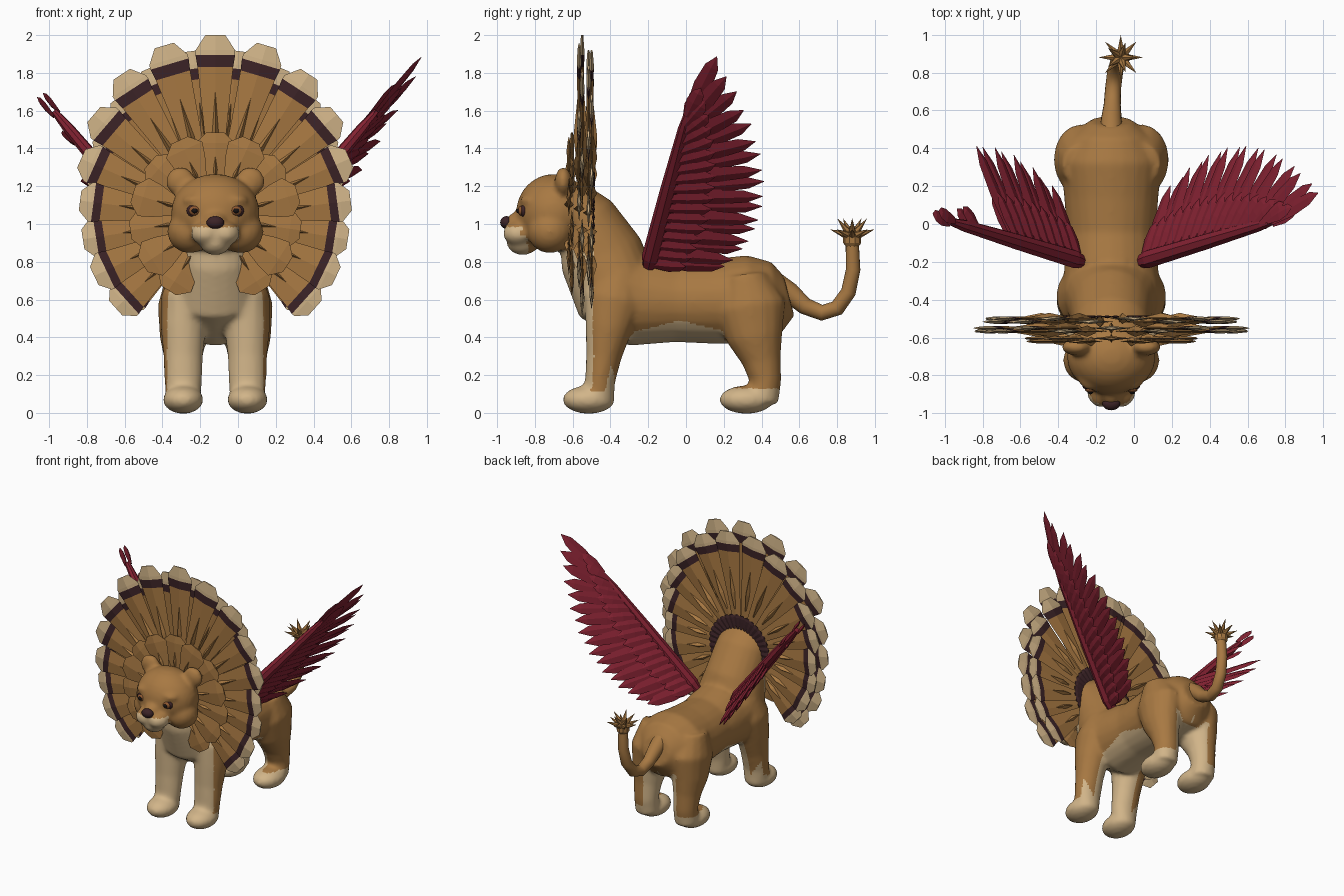
import bpy, bmesh, math
from mathutils import Vector, Matrix

if "Cube" in bpy.data.objects:
    bpy.data.objects.remove(bpy.data.objects["Cube"])

CX = -0.12  # body axis; every part is built around x = 0 and shifted


def material(name, rgb):
    m = bpy.data.materials.new(name)
    m.use_nodes = True
    m.diffuse_color = (*rgb, 1)
    m.node_tree.nodes["Principled BSDF"].inputs["Base Color"].default_value = (*rgb, 1)
    return m


FUR = material("tawny fur", (0.39, 0.19, 0.055))
CREAM = material("cream", (0.64, 0.46, 0.25))
DARK = material("dark plum", (0.045, 0.017, 0.02))
RED = material("crimson", (0.23, 0.016, 0.032))
IRIS = material("amber eye", (0.28, 0.10, 0.03))
BLACK = material("black", (0.008, 0.006, 0.006))


def finish(bm, name, mats, smooth=None):
    bmesh.ops.recalc_face_normals(bm, faces=bm.faces[:])
    me = bpy.data.meshes.new(name)
    bm.to_mesh(me)
    bm.free()
    ob = bpy.data.objects.new(name, me)
    ob.location.x = CX
    bpy.context.collection.objects.link(ob)
    for m in mats:
        me.materials.append(m)
    if smooth:
        bpy.ops.object.select_all(action='DESELECT')
        ob.select_set(True)
        bpy.context.view_layer.objects.active = ob
        bpy.ops.object.shade_smooth_by_angle(angle=math.radians(smooth))
    return ob


def skin(bm, rings, mats=None):
    """Bridge equal rings of points and cap both ends."""
    vs = [[bm.verts.new(p) for p in r] for r in rings]
    n = len(vs[0])
    for k in range(len(vs) - 1):
        for i in range(n):
            j = (i + 1) % n
            f = bm.faces.new((vs[k][i], vs[k][j], vs[k + 1][j], vs[k + 1][i]))
            f.material_index = mats[k] if mats else 0
    bm.faces.new(vs[0])
    f = bm.faces.new(vs[-1])
    f.material_index = mats[-1] if mats else 0


def tube(bm, path, seg=16):
    """Elliptical tube through (x, y, z, side radius, depth radius)."""
    pts = [Vector(p[:3]) for p in path]
    rings = []
    for i, p in enumerate(path):
        t = (pts[min(i + 1, len(pts) - 1)] - pts[max(i - 1, 0)]).normalized()
        side = Vector((1, 0, 0))
        side = (side - t * side.dot(t)).normalized()
        up = side.cross(t)
        rings.append([pts[i] + side * p[3] * math.cos(a) + up * p[4] * math.sin(a)
                      for a in (math.tau * k / seg for k in range(seg))])
    skin(bm, rings)


def ball(bm, centre, size, seg=20):
    bmesh.ops.create_uvsphere(bm, u_segments=seg, v_segments=seg // 2, radius=1,
                              matrix=Matrix.Translation(centre) @ Matrix.Diagonal((*size, 1)))


def feather(bm, base, tip, normal, width, shape, thick, mats=None):
    """Thin blade with a raised spine; shape is (fraction, width factor)."""
    d = tip - base
    s = d.cross(normal).normalized()
    n = s.cross(d).normalized()
    rings = []
    for f, w in shape:
        c, h = base + d * f, width * w
        rings.append([c + s * h, c + n * thick * w, c - s * h, c - n * thick * w])
    skin(bm, rings, mats)


# Body, legs and head, fused into one smooth skin
bm = bmesh.new()
tube(bm, [(0, y, z, a, b) for y, z, a, b in (
    (.545, .62, .11, .11), (.47, .60, .21, .2), (.33, .6, .27, .235), (.15, .59, .25, .225),
    (-.05, .59, .235, .215), (-.25, .6, .25, .25), (-.38, .66, .26, .24),
    (-.45, .84, .22, .225), (-.53, 1.02, .2, .17), (-.64, 1.09, .2, .16))], 24)
for s in (-1, 1):
    tube(bm, [(s * x, y, z, a, b) for x, y, z, a, b in (
        (.14, -.35, .74, .1, .12), (.165, -.38, .6, .125, .16), (.17, -.41, .45, .12, .125),
        (.17, -.435, .3, .105, .095), (.17, -.455, .17, .1, .08), (.17, -.47, .05, .09, .09))])
    ball(bm, (s * .17, -.515, .07), (.108, .14, .075))
    tube(bm, [(s * x, y, z, a, b) for x, y, z, a, b in (
        (.14, .31, .72, .12, .12), (.165, .34, .56, .14, .19), (.17, .365, .4, .125, .15),
        (.17, .4, .28, .1, .105), (.17, .42, .17, .09, .085), (.17, .4, .06, .09, .09))])
    ball(bm, (s * .17, .32, .07), (.108, .145, .075))
    ball(bm, (s * .135, -.72, .96), (.12, .12, .115))          # cheek
    ball(bm, (s * .185, -.65, 1.225), (.078, .045, .078))      # ear
    ball(bm, (s * .05, -.885, .95), (.08, .085, .065))         # muzzle pad
    ball(bm, (s * .1, -.82, 1.125), (.075, .06, .035))         # brow
ball(bm, (0, -.7, 1.06), (.235, .2, .205), 28)
ball(bm, (0, -.83, 1.005), (.075, .135, .07))
ball(bm, (0, -.865, .9), (.085, .085, .065))
raw = finish(bm, "body_raw", [])
mod = raw.modifiers.new("fuse", 'REMESH')
mod.mode, mod.voxel_size = 'VOXEL', 0.015
mod = raw.modifiers.new("soften", 'SMOOTH')
mod.factor, mod.iterations = 0.5, 7
me = bpy.data.meshes.new_from_object(raw.evaluated_get(bpy.context.evaluated_depsgraph_get()))
bpy.data.objects.remove(raw)
bm = bmesh.new()
bm.from_mesh(me)
bpy.data.meshes.remove(me)


def is_cream(c, n):
    u, y, z = abs(c.x), c.y, c.z
    if y < -.7 and z > .8:                                   # muzzle and chin
        return y < -.84 and z < .985 and u < .125
    if z > .86:
        return False
    if y < -.28:                                             # chest and front legs
        edge = -.49 + .11 * max(0, min(1, (.5 - z) / .3))
        return z < .12 or (y < edge and u < .255) or (u < .17 and z < .5)
    if y < .2 and z > .2:                                    # belly
        return z < .49 - .05 * abs(y + .03) / .2
    return z < .13 or (u < .15 and z < .46 and n.x * c.x < 0) or (u < .1 and z < .4)


for f in bm.faces:
    f.material_index = int(is_cream(f.calc_center_median(), f.normal))
finish(bm, "body", [FUR, CREAM], 60)

# Face details
bm = bmesh.new()
ball(bm, (0, -.95, 1.008), (.047, .034, .034))
finish(bm, "nose", [DARK], 60)
for s, side in ((1, "left"), (-1, "right")):
    for part, mat, y, r in (("eye_rim", DARK, -.858, .042), ("iris", IRIS, -.871, .03),
                            ("pupil", BLACK, -.88, .017)):
        bm = bmesh.new()
        ball(bm, (s * .11, y, 1.07), (r, .02, r * .85), 16)
        finish(bm, side + "_" + part, [mat], 60)

# Tail with a spiky tuft
bm = bmesh.new()
tube(bm, [(x, y, z, r, r) for x, y, z, r in (
    (0, .48, .68, .06), (0, .55, .635, .055), (.005, .63, .565, .045), (.01, .72, .53, .042),
    (.02, .8, .555, .042), (.035, .86, .64, .04), (.045, .885, .76, .038), (.05, .88, .9, .035))])
for f in bm.faces:
    if f.normal.z < -.5 and .6 < f.calc_center_median().y < .85:
        f.material_index = 1
finish(bm, "tail", [FUR, CREAM], 50)
bm = bmesh.new()
hub = Vector((.05, .88, .93))
ball(bm, hub - Vector((0, 0, .015)), (.05, .05, .05), 10)
for count, lift, length in ((8, .35, .125), (5, 1.2, .13)):
    for k in range(count):
        a = math.tau * k / count
        d = Vector((math.cos(a), math.sin(a), lift)).normalized()
        rot = d.to_track_quat('Z', 'Y').to_matrix().to_4x4()
        bmesh.ops.create_cone(bm, segments=6, radius1=.028, radius2=0, depth=length,
                              cap_ends=True, matrix=Matrix.Translation(hub + d * length / 2) @ rot)
finish(bm, "tail_tuft", [FUR])

# Ruff: three fans of banded feathers behind the head
BANDED = ((0, .3), (.45, .62), (.79, .9), (.87, 1), (.9, 1), (1, .5))
PLAIN = ((0, .3), (.55, .85), (.8, 1), (1, .45))
QUILL = ((0, .4), (.35, 1), (1, .1))
FORWARD = Vector((0, -1, 0))
for name, y, count, sweep, scale, width, shape, mats in (
        ("inner_ruff", -.612, 13, 294, 0, .105, PLAIN, None),
        ("middle_ruff", -.558, 17, 264, 1, .105, BANDED, (0, 0, 1, 2, 2)),
        ("outer_ruff", -.508, 18, 264, .925, .105, BANDED, (0, 0, 1, 2, 2))):
    bm = bmesh.new()
    for k in range(count):
        a = math.radians(90 - sweep / 2 + sweep * k / (count - 1))
        d = Vector((math.cos(a), 0, math.sin(a)))
        reach = .455 if not scale else scale * (.71 + .26 * max(0, d.z) ** 1.5)
        c = Vector((0, y + .008 * (-1) ** k, 1.03))
        feather(bm, c + d * .17, c + d * reach, FORWARD, width, shape, .012, mats)
        if scale:
            feather(bm, c + d * .3, c + d * reach * .76, FORWARD, .02, QUILL, .03)
        else:
            feather(bm, c + d * .2, c + d * reach * .8, FORWARD, .014, QUILL, .025)
    finish(bm, name, [FUR, DARK, CREAM])
bm = bmesh.new()
for k in range(24):   # dark collar where the fan meets the neck
    a = math.radians(-30 + 240 * k / 23)
    d = Vector((math.cos(a), 0, math.sin(a)))
    c = Vector((0, -.49, 1.03))
    feather(bm, c + d * .15, c + d * .26, FORWARD, .032, PLAIN, .008)
finish(bm, "ruff_collar", [DARK])

# Wings: the left is full, the right has lost its outer feathers
ROOT, WRIST = Vector((.18, -.19, .8)), Vector((.84, .01, 1.58))
TIPS = [Vector(p) for p in ((.32, .2, .77), (.72, .41, 1.22), (1.1, .16, 1.88))]
BLADE = ((0, .5), (.5, 1), (.82, .8), (1, .04))


def wing_tip(t):
    return (TIPS[0] * (1 - t) * (1 - 2 * t) + TIPS[1] * 4 * t * (1 - t)
            + TIPS[2] * t * (2 * t - 1))


for s, side in ((1, "left"), (-1, "right")):
    bm = bmesh.new()
    for k in range(17):
        t = k / 16
        full = s > 0 or t <= .53
        if not full and k not in (13, 16):
            continue
        base, tip = ROOT.lerp(WRIST, t), wing_tip(t)
        normal = (WRIST - ROOT).cross(tip - base).normalized()
        if t > .9:
            normal = (WRIST - ROOT).cross(Vector((.2, .45, 0))).normalized()
        if full:
            feather(bm, base, tip + normal * .01 * (-1) ** k, normal, .048, BLADE, .012)
        for lift in (-.02, .02):
            short = base.lerp(tip, .5 if full else .34)
            feather(bm, base + normal * lift, short + normal * lift, normal, .042, BLADE, .012)
    tube(bm, [(*ROOT.lerp(WRIST, t), r, r * 1.1) for t, r in
              ((-.04, .03), (.03, .046), (.5, .04), (.9, .03), (1.02, .018))], 8)
    if s < 0:
        bmesh.ops.scale(bm, vec=(-1, 1, 1), verts=bm.verts[:])
    finish(bm, side + "_wing", [RED])
